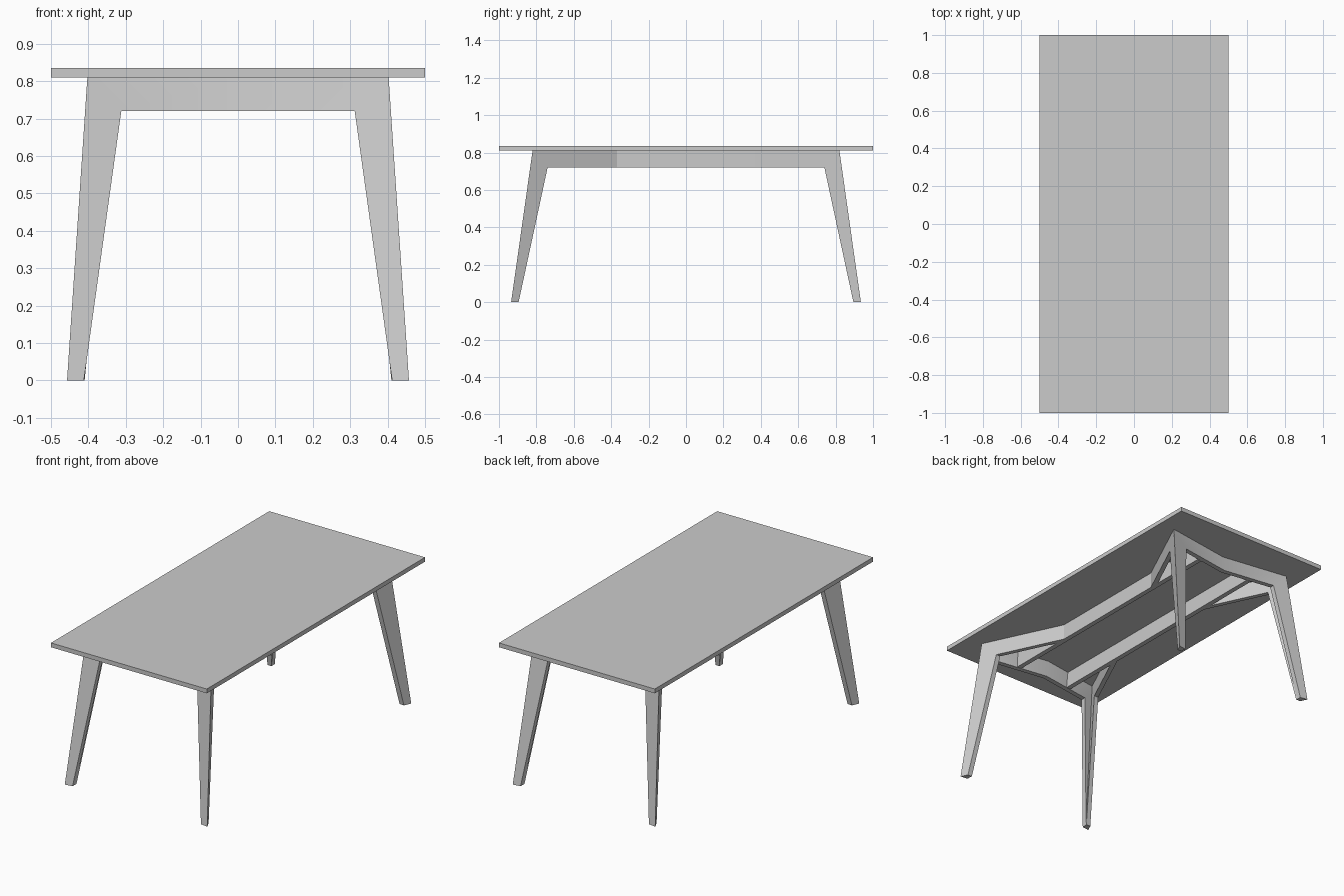
import bpy

cube = bpy.data.objects.get("Cube")
if cube:
    bpy.data.objects.remove(cube, do_unlink=True)

grey = bpy.data.materials.new("light_grey")
grey.use_nodes = True
grey.diffuse_color = (0.6, 0.6, 0.6, 1)
grey.node_tree.nodes["Principled BSDF"].inputs["Base Color"].default_value = (0.6, 0.6, 0.6, 1)

Z_TOP, Z_UNDER, Z_RAIL = 0.835, 0.81, 0.72
THICK = 0.028
SIDE_SLOPE = 0.4726   # sideways run of the side arms
END_SLOPE = 0.15      # inward kink of the end frames
END_TILT = 0.1314     # outward lean of the end frames


def make_object(name, verts, faces, axes=None):
    mesh = bpy.data.meshes.new(name)
    mesh.from_pydata(verts, [], faces)
    mesh.materials.append(grey)
    obj = bpy.data.objects.new(name, mesh)
    bpy.context.collection.objects.link(obj)
    bpy.context.view_layer.objects.active = obj
    for other in bpy.context.selected_objects:
        other.select_set(False)
    obj.select_set(True)
    # consistent outward normals
    bpy.ops.object.mode_set(mode='EDIT')
    bpy.ops.mesh.select_all(action='SELECT')
    bpy.ops.mesh.normals_make_consistent(inside=False)
    bpy.ops.object.mode_set(mode='OBJECT')
    if axes:
        mirror = obj.modifiers.new("mirror", 'MIRROR')
        mirror.use_axis = axes
        mirror.merge_threshold = 0.0005
        bpy.ops.object.modifier_apply(modifier="mirror")
    bpy.ops.object.shade_smooth_by_angle(angle=0.4)
    return obj


def box(name, x0, x1, y, z0, z1, axes=None):
    verts = [(a, b, c) for a in (x0, x1) for b in (-y, y) for c in (z0, z1)]
    faces = [(0, 1, 3, 2), (4, 6, 7, 5), (0, 4, 5, 1), (2, 3, 7, 6), (0, 2, 6, 4), (1, 5, 7, 3)]
    return make_object(name, verts, faces, axes)


def plate(name, outline, corner_shift, shift, axes, open_edge=None):
    """Thicken an outline inwards; its first two points are the mitred leg corner."""
    n = len(outline)
    back = []
    for i, p in enumerate(outline):
        s = corner_shift if i < 2 else shift
        back.append((p[0] + s[0], p[1] + s[1], p[2]))
    faces = [tuple(range(n)), tuple(range(2 * n - 1, n - 1, -1))]
    for i in range(n):
        if i != open_edge:
            j = (i + 1) % n
            faces.append((i, i + n, j + n, j))
    return make_object(name, outline + back, faces, axes)


# Table top
box("table_top", -0.5, 0.5, 1.0, Z_UNDER, Z_TOP)

# Two long rails under the top
box("long_rails", 0.162, 0.19, 0.768, Z_RAIL, Z_UNDER, (True, False, False))


# End frames: kinked apron with the end half of each leg
def end_point(x, z):
    return (x, 0.82 + END_SLOPE * (x - 0.4) + END_TILT * (Z_UNDER - z), z)


end_outline = [end_point(x, z) for x, z in (
    (0.402, Z_UNDER), (0.457, 0), (0.412, 0), (0.312, Z_RAIL), (0, Z_RAIL), (0, Z_UNDER))]
plate("end_frames", end_outline, (-SIDE_SLOPE * THICK, -THICK), (0, -THICK),
      (True, True, False), open_edge=4)


# Side arms: diagonal brace with the side half of each leg
def side_point(y, z):
    return (0.457 + SIDE_SLOPE * (y - 0.935), y, z)


side_outline = [side_point(y, z) for y, z in (
    (0.82, Z_UNDER), (0.935, 0), (0.895, 0), (0.74, Z_RAIL), (0.37, Z_RAIL), (0.37, Z_UNDER))]
plate("side_arms", side_outline, (-THICK, -END_SLOPE * THICK), (-THICK, 0), (True, True, False))
